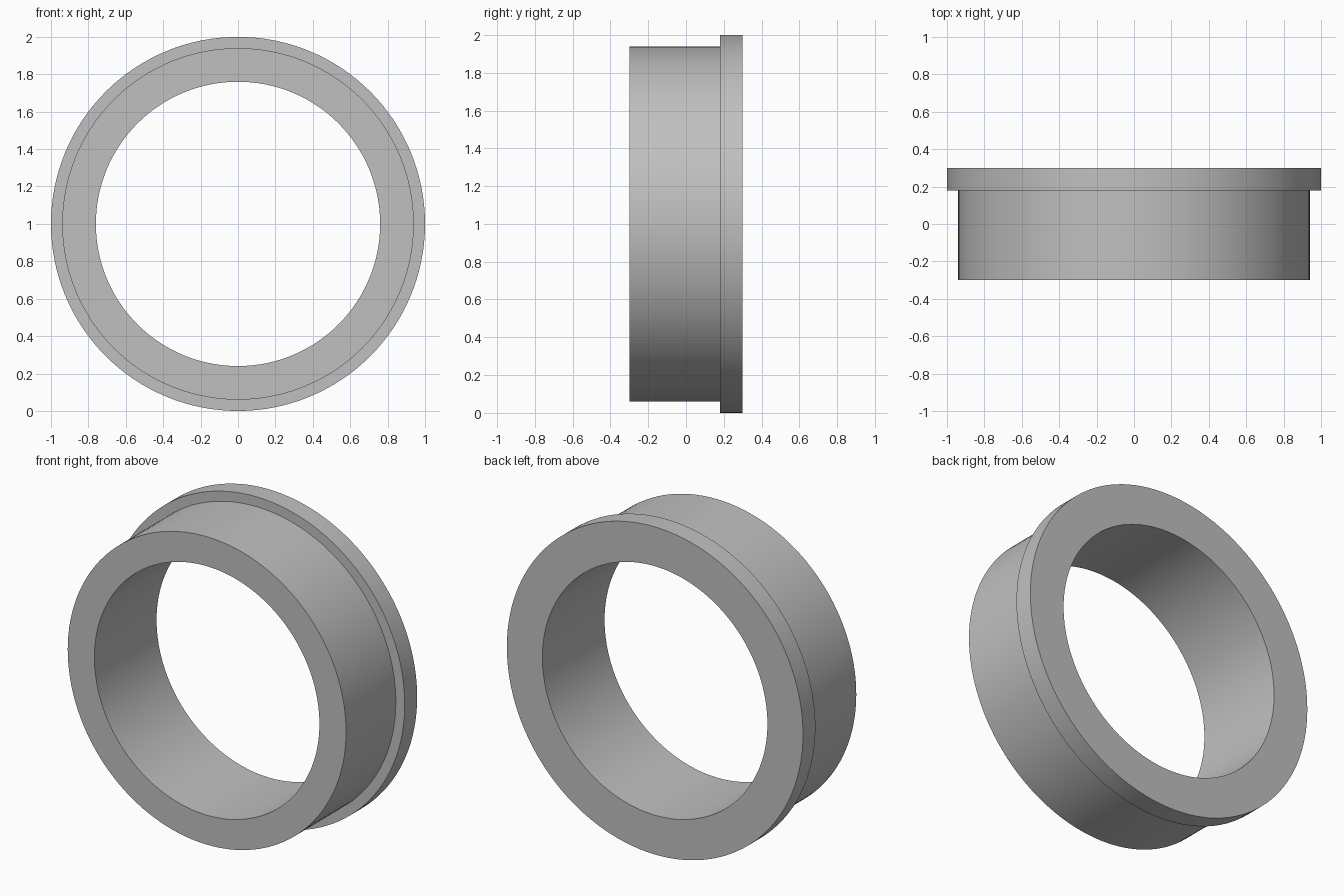
import bpy
import bmesh
import math
from mathutils import Matrix, Vector

cube = bpy.data.objects.get("Cube")
if cube:
    bpy.data.objects.remove(cube, do_unlink=True)

SEGMENTS = 128
BORE, BODY, FLANGE = 0.76, 0.94, 1.0       # radii
FRONT, STEP, BACK = -0.3, 0.18, 0.3        # positions along y

# Plain grey material
grey = bpy.data.materials.new("plain_grey")
grey.use_nodes = True
colour = (0.53, 0.53, 0.53, 1)
grey.diffuse_color = colour
grey.node_tree.nodes["Principled BSDF"].inputs["Base Color"].default_value = colour

# Stepped cross-section, as (radius, y), revolved about the y axis
profile = [(BORE, FRONT), (BODY, FRONT), (BODY, STEP),
           (FLANGE, STEP), (FLANGE, BACK), (BORE, BACK)]

bm = bmesh.new()
rings = []
for i in range(SEGMENTS):
    turn = Matrix.Rotation(math.tau * i / SEGMENTS, 3, 'Y')
    rings.append([bm.verts.new(turn @ Vector((r, y, 0)) + Vector((0, 0, FLANGE)))
                  for r, y in profile])
for i, ring in enumerate(rings):
    following = rings[(i + 1) % SEGMENTS]
    for j in range(len(profile)):
        k = (j + 1) % len(profile)
        bm.faces.new((ring[j], ring[k], following[k], following[j]))
bmesh.ops.recalc_face_normals(bm, faces=bm.faces)

mesh = bpy.data.meshes.new("flanged_ring")
bm.to_mesh(mesh)
bm.free()
mesh.materials.append(grey)

# Flanged ring with smooth walls and sharp rims
ring_object = bpy.data.objects.new("flanged_ring", mesh)
bpy.context.collection.objects.link(ring_object)
bpy.ops.object.select_all(action='DESELECT')
ring_object.select_set(True)
bpy.context.view_layer.objects.active = ring_object
bpy.ops.object.shade_smooth_by_angle(angle=math.radians(30))
